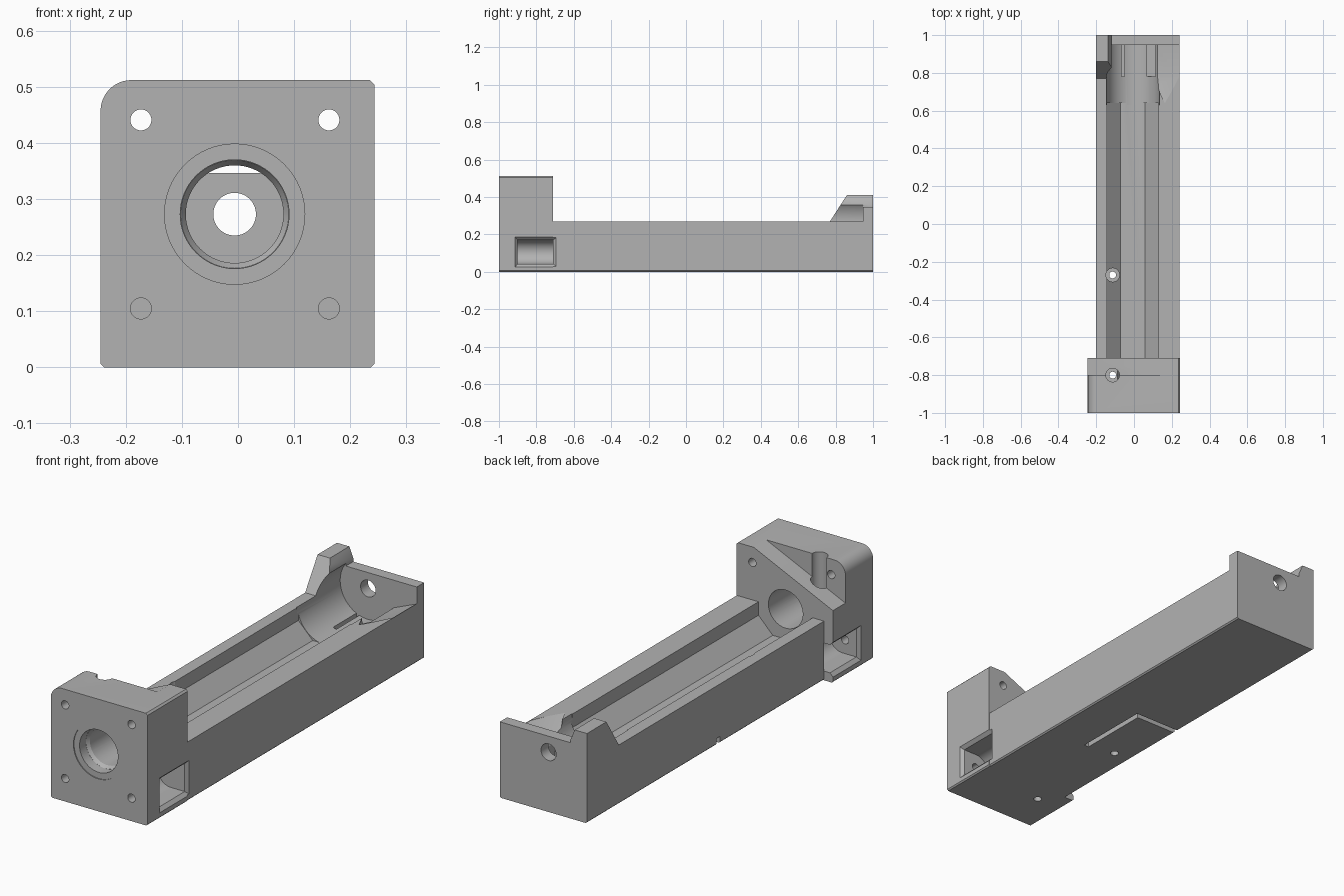
import bpy, bmesh, math
from mathutils import Vector

if "Cube" in bpy.data.objects:
    bpy.data.objects.remove(bpy.data.objects["Cube"], do_unlink=True)

grey = bpy.data.materials.new("plain grey")
grey.use_nodes = True
colour = (0.45, 0.45, 0.45, 1)
grey.diffuse_color = colour
grey.node_tree.nodes["Principled BSDF"].inputs["Base Color"].default_value = colour

AX, AZ = -0.006, 0.273   # shared axis of bore, channel and end hole


def finish(name, bm):
    bmesh.ops.recalc_face_normals(bm, faces=bm.faces[:])
    mesh = bpy.data.meshes.new(name)
    bm.to_mesh(mesh)
    bm.free()
    mesh.materials.append(grey)
    ob = bpy.data.objects.new(name, mesh)
    bpy.context.collection.objects.link(ob)
    return ob


def prism(name, pts, a, b, axis="y"):
    """Extrude a profile: (x, z) along y, or (y, z) along x."""
    bm = bmesh.new()
    place = (lambda p, t: (p[0], t, p[1])) if axis == "y" else (lambda p, t: (t, p[0], p[1]))
    face = bm.faces.new([bm.verts.new(place(p, a)) for p in pts])
    new = bmesh.ops.extrude_face_region(bm, geom=[face])["geom"]
    shift = Vector(place((0, 0), b - a))
    bmesh.ops.translate(bm, vec=shift, verts=[v for v in new if isinstance(v, bmesh.types.BMVert)])
    return finish(name, bm)


def hull(name, pts):
    bm = bmesh.new()
    for p in pts:
        bm.verts.new(p)
    bmesh.ops.convex_hull(bm, input=bm.verts[:])
    return finish(name, bm)


def rod(name, start, end, r1, r2=None, sides=48):
    bm = bmesh.new()
    s, e = Vector(start), Vector(end)
    bmesh.ops.create_cone(bm, cap_ends=True, segments=sides, radius1=r1,
                          radius2=r1 if r2 is None else r2, depth=(e - s).length)
    bm.transform((e - s).to_track_quat("Z", "Y").to_matrix().to_4x4())
    bmesh.ops.translate(bm, vec=(s + e) / 2, verts=bm.verts[:])
    return finish(name, bm)


def box(name, x, y, z):
    return hull(name, [(i, j, k) for i in x for j in y for k in z])


def combine(target, tool, operation):
    mod = target.modifiers.new("cut", "BOOLEAN")
    mod.operation, mod.solver, mod.object = operation, "EXACT", tool
    bpy.context.view_layer.update()
    deps = bpy.context.evaluated_depsgraph_get()
    mesh = bpy.data.meshes.new_from_object(target.evaluated_get(deps))
    target.modifiers.clear()
    target.data = mesh
    bpy.data.objects.remove(tool, do_unlink=True)


def axis_rod(name, y0, y1, r1, r2=None):
    return rod(name, (AX, y0, AZ), (AX, y1, AZ), r1, r2, 64)


# Front block: one large rounded top corner, small chamfers elsewhere
R = 0.055
corner = [(-0.245 + R - R * math.cos(t), 0.512 - R + R * math.sin(t))
          for t in [i * math.pi / 20 for i in range(11)]]
block = prism("mount_block", [(-0.239, 0), (-0.245, 0.006)] + corner +
              [(0.235, 0.512), (0.243, 0.504), (0.243, 0.006), (0.237, 0)], -1, -0.71)
# Remove the upper rear wedge of the block
combine(block, prism("rear_wedge", [(0.172, 0.52), (0.172, 0.6), (-0.3, 0.6), (-0.3, 0.305)],
                     -0.8, -0.6), "DIFFERENCE")

# Long trough, end wall and raised horn
trough = prism("trough", [(-0.194, 0), (-0.2, 0.006), (-0.2, 0.27), (0.24, 0.27),
                          (0.24, 0.006), (0.234, 0)], -0.75, 1)
combine(trough, box("end_wall", (-0.2, 0.24), (0.947, 1), (0.2, 0.346)), "UNION")
horn = prism("horn", [(0.77, 0.2), (0.77, 0.27), (0.86, 0.41), (1, 0.41), (1, 0.2)],
             -0.2, -0.118, "x")
combine(horn, hull("horn_slant", [(x, y, z) for y in (0.6, 1.1) for x, z in
                                  ((-0.1, 0.32), (-0.1, 0.5), (-0.155, 0.45))]), "DIFFERENCE")
combine(trough, horn, "UNION")

# Eight-sided channel and round cradle, both open at the top
apo = 0.137
half = apo * math.tan(math.pi / 8) + 0.008
channel = [(AX - apo, 0.6), (AX - apo, AZ - half), (AX - half, AZ - apo),
           (AX + half, AZ - apo), (AX + apo, AZ - half), (AX + apo, 0.6)]
cutters = [
    prism("channel", channel, -0.71, 0.64),
    axis_rod("cradle", 0.63, 0.947, 0.141),
    hull("cradle_relief", [(0.165, 0.635, 0.272), (0.165, 0.635, 0.3)] +
         [(x, y, z) for y in (0.78, 0.947) for x, z in
          ((0.1, 0.21), (0.239, 0.268), (0.239, 0.3), (0.1, 0.3))]),
    box("cradle_slot", (-0.065, -0.05), (0.78, 0.947), (0.125, 0.2)),
    box("cradle_slot_wide", (0.07, 0.115), (0.78, 0.947), (0.14, 0.25)),
    axis_rod("end_hole", 0.9, 1.1, 0.038),
]
for c in cutters:
    combine(trough, c, "DIFFERENCE")

# Join both bodies, then cut the shared features
combine(block, trough, "UNION")
body = block
body.name = "carriage_body"
features = [
    axis_rod("face_recess", -1.1, -0.996, 0.125),
    axis_rod("bearing_seat", -1.1, -0.95, 0.097),
    axis_rod("bore_taper", -0.951, -0.935, 0.097, 0.087),
    axis_rod("bore", -0.94, -0.7, 0.087),
]
for x in (-0.173, 0.162):
    features.append(rod("upper_screw_hole", (x, -1.1, 0.441), (x, -0.6, 0.441), 0.0187))
    features.append(rod("lower_screw_hole", (x, -1.1, 0.105), (x, -0.88, 0.105), 0.0187))

# Vertical screw holes with wide head clearance
for y, seat in ((-0.8, 0.3), (-0.27, 0.06)):
    features.append(rod("vertical_hole", (-0.113, y, -0.1), (-0.113, y, 0.6), 0.018))
    features.append(rod("head_clearance", (-0.113, y, seat), (-0.113, y, 0.6), 0.036))

# Side pockets with a flared mouth and rounded inner end
for side, edge in ((1, 0.243), (-1, -0.245)):
    inner = edge - side * 0.085
    mouth = [(edge + side * 0.001, y, z) for y in (-0.914, -0.69) for z in (0.025, 0.186)]
    throat = [(edge - side * 0.015, y, z) for y in (-0.9, -0.71) for z in (0.042, 0.17)]
    features.append(hull("pocket_mouth", mouth + throat))
    features.append(box("pocket", sorted((inner, edge)), (-0.9, -0.71), (0.042, 0.17)))
    features.append(rod("pocket_end", (inner, -0.9, 0.106), (inner, -0.71, 0.106), 0.064))

# Angled cable groove underneath
features.append(box("groove_across", (-0.3, 0.035), (0.04, 0.065), (-0.1, 0.03)))
features.append(box("groove_along", (0.012, 0.036), (-0.3, 0.064), (-0.1, 0.0295)))
for f in features:
    combine(body, f, "DIFFERENCE")

bpy.ops.object.select_all(action="DESELECT")
body.select_set(True)
bpy.context.view_layer.objects.active = body
bpy.ops.object.shade_smooth_by_angle(angle=math.radians(25))
